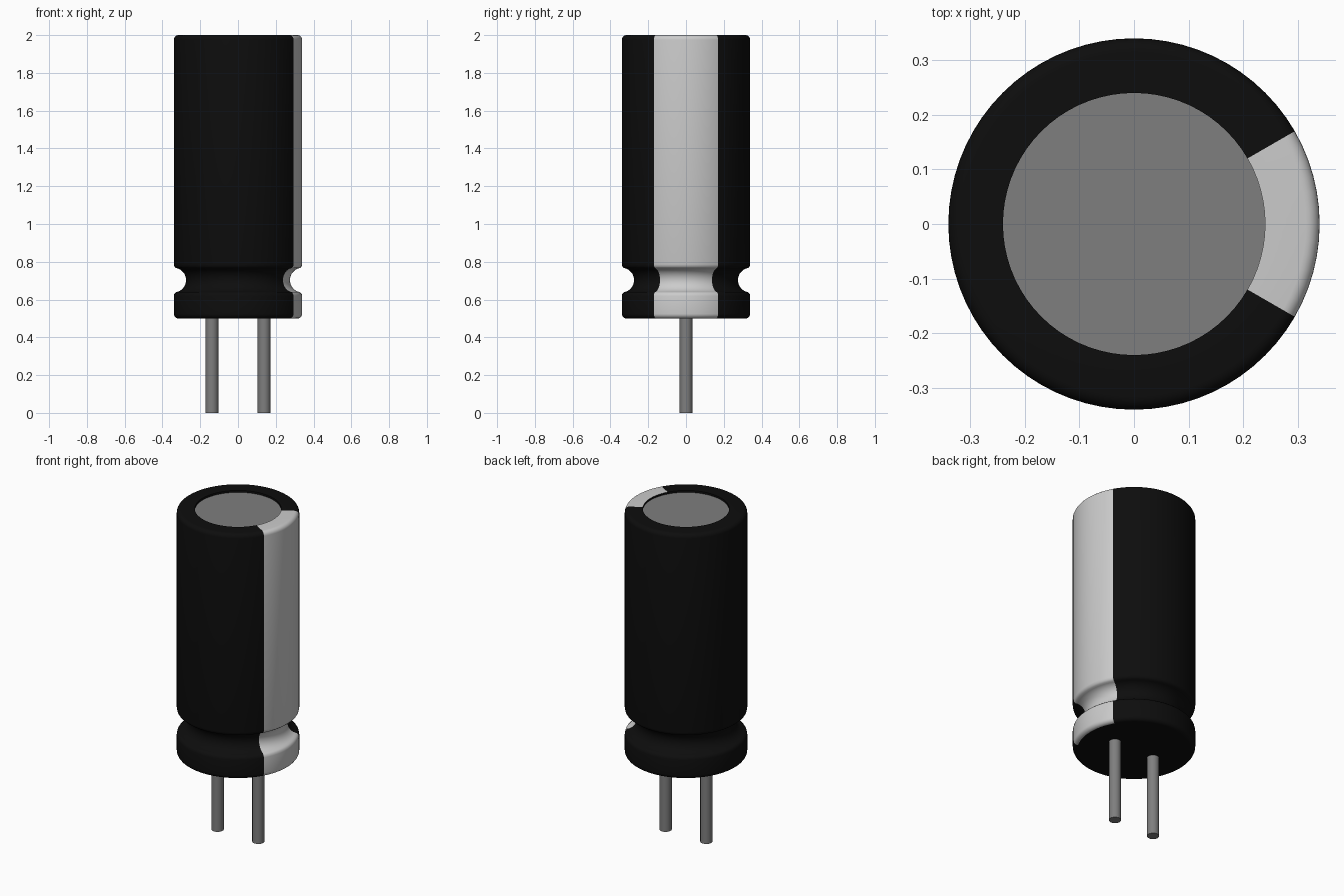
import bpy, bmesh, math
from math import sin, cos, radians

cube = bpy.data.objects.get("Cube")
if cube:
    bpy.data.objects.remove(cube)


def material(name, value):
    m = bpy.data.materials.new(name)
    m.use_nodes = True
    colour = (value, value, value, 1)
    m.diffuse_color = colour
    m.node_tree.nodes["Principled BSDF"].inputs["Base Color"].default_value = colour
    return m


black = material("black sleeve", 0.004)
white = material("pale stripe", 0.6)
metal = material("grey metal", 0.21)


def arc(r, z, radius, start, end, steps):
    """Points of an arc in the radius-height plane."""
    angles = [radians(start + (end - start) * i / steps) for i in range(steps + 1)]
    return [(r + radius * cos(a), z + radius * sin(a)) for a in angles]


def lathe(name, profile, segments, materials):
    """Turn an open profile around z, closing any point on the axis."""
    bm = bmesh.new()
    verts = [bm.verts.new((r, 0, z)) for r, z in profile]
    edges = [bm.edges.new(pair) for pair in zip(verts, verts[1:])]
    bmesh.ops.spin(bm, geom=verts + edges, cent=(0, 0, 0), axis=(0, 0, 1),
                   angle=2 * math.pi, steps=segments)
    bmesh.ops.remove_doubles(bm, verts=bm.verts, dist=1e-5)
    bmesh.ops.recalc_face_normals(bm, faces=bm.faces)
    mesh = bpy.data.meshes.new(name)
    bm.to_mesh(mesh)
    bm.free()
    obj = bpy.data.objects.new(name, mesh)
    bpy.context.collection.objects.link(obj)
    for m in materials:
        mesh.materials.append(m)
    bpy.ops.object.select_all(action="DESELECT")
    obj.select_set(True)
    bpy.context.view_layer.objects.active = obj
    bpy.ops.object.shade_smooth_by_angle(angle=radians(40))
    return obj


# Sleeve: rounded can with a crimped groove and an open, slightly sunken top
R, BASE, TOP, FILLET, HOLE, SUNK = 0.34, 0.5, 2.0, 0.025, 0.24, 0.012
GROOVE_Z = 0.703
profile = [(0, BASE)]
profile += arc(R - FILLET, BASE + FILLET, FILLET, -90, 0, 6)
profile += [(R, GROOVE_Z - 0.084), (R - 0.003, GROOVE_Z - 0.072)]
profile += arc(R, GROOVE_Z, 0.065, 260, 100, 16)
profile += [(R - 0.003, GROOVE_Z + 0.072), (R, GROOVE_Z + 0.084)]
profile += arc(R - FILLET, TOP - FILLET, FILLET, 0, 90, 6)
profile += [(HOLE, TOP), (HOLE, TOP - SUNK), (0, TOP - SUNK)]
body = lathe("sleeve", profile, 72, [black, white, metal])

# Stripe down one side and bare metal in the top opening
for face in body.data.polygons:
    c = face.center
    radius = math.hypot(c.x, c.y)
    if radius < HOLE - 0.01 and c.z > 1:
        face.material_index = 2
    elif abs(math.atan2(c.y, c.x)) < radians(30) and radius > HOLE + 0.005 and c.z > BASE + 1e-4:
        face.material_index = 1

# Two wire leads
for side, label in ((1, "left"), (-1, "right")):
    lead = lathe(label + "_lead", [(0, 0), (0.034, 0), (0.034, BASE + 0.01), (0, BASE + 0.01)],
                 32, [metal])
    lead.location.x = side * 0.138
